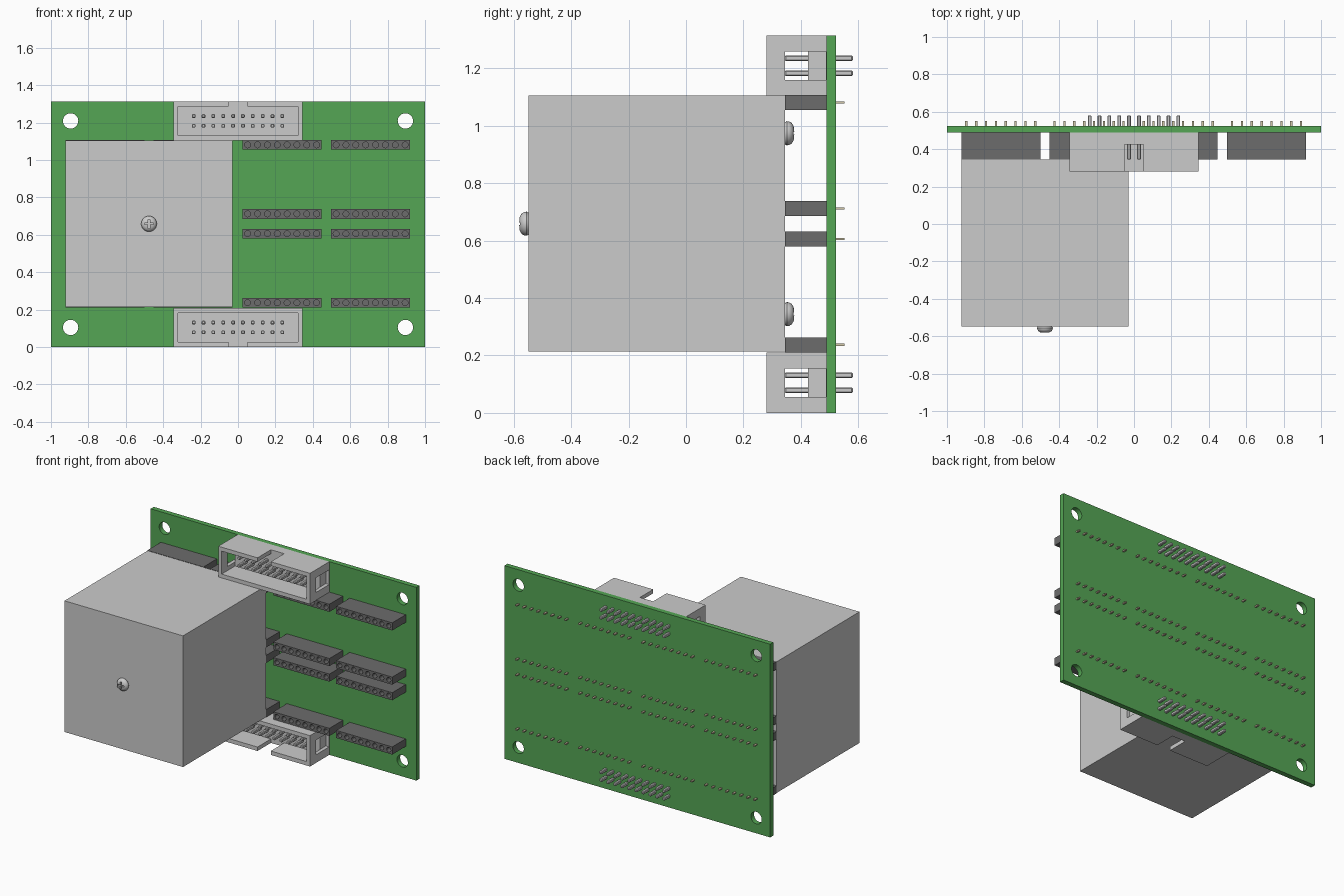
import bpy, bmesh, math
from mathutils import Vector, Matrix

if "Cube" in bpy.data.objects:
    bpy.data.objects.remove(bpy.data.objects["Cube"])


def material(name, r, g, b):
    m = bpy.data.materials.new(name)
    m.diffuse_color = (r, g, b, 1)
    m.use_nodes = True
    m.node_tree.nodes["Principled BSDF"].inputs["Base Color"].default_value = m.diffuse_color
    return m


GREEN = material("board_green", 0.09, 0.38, 0.09)
BLACK = material("socket_black", 0.15, 0.15, 0.15)
LIGHT = material("light_grey", 0.7, 0.7, 0.7)
MID = material("mid_grey", 0.55, 0.55, 0.55)
GOLD = material("pin_gold", 0.65, 0.58, 0.4)


def finish(name, bm, mat):
    bmesh.ops.recalc_face_normals(bm, faces=bm.faces[:])
    me = bpy.data.meshes.new(name)
    bm.to_mesh(me)
    bm.free()
    ob = bpy.data.objects.new(name, me)
    bpy.context.collection.objects.link(ob)
    if mat:
        me.materials.append(mat)
    return ob


def boxes(name, spans, mat=None):
    """One object made of boxes given as (x0, x1, y0, y1, z0, z1)."""
    bm = bmesh.new()
    for x0, x1, y0, y1, z0, z1 in spans:
        m = Matrix.Translation(((x0 + x1) / 2, (y0 + y1) / 2, (z0 + z1) / 2)) \
            @ Matrix.Diagonal((x1 - x0, y1 - y0, z1 - z0, 1))
        bmesh.ops.create_cube(bm, size=1, matrix=m)
    return finish(name, bm, mat)


def rods(name, centres, r, length, n):
    """Cylinders along y."""
    bm = bmesh.new()
    for c in centres:
        bmesh.ops.create_cone(bm, cap_ends=True, segments=n, radius1=r, radius2=r, depth=length,
                              matrix=Matrix.Translation(c) @ Matrix.Rotation(math.pi / 2, 4, 'X'))
    return finish(name, bm, None)


def cut(ob, *cutters):
    for c in cutters:
        c.hide_render = True
        mod = ob.modifiers.new("cut", 'BOOLEAN')
        mod.operation, mod.solver, mod.object = 'DIFFERENCE', 'EXACT', c
        bpy.context.view_layer.objects.active = ob
        bpy.ops.object.modifier_apply(modifier=mod.name)
        bpy.data.objects.remove(c)


def copies(ob, places):
    for p in places:
        c = ob.copy()
        c.location = p
        bpy.context.collection.objects.link(c)


# Circuit board with four mounting holes
TOP, Y0, Y1 = 1.314, 0.489, 0.523
MIDZ = TOP / 2
board = boxes("circuit_board", [(-1, 1, Y0, Y1, 0, TOP)], GREEN)
cut(board, rods("hole_cutter", [(x, 0.5, MIDZ + s * 0.552) for x in (-0.895, 0.895) for s in (-1, 1)],
                0.041, 0.2, 32))

# Socket strips: four rows of four, eight holes each
PITCH = 0.0527
ROWS = [1.081, 0.712, 0.606, 0.237]
COLS = [-0.712, -0.24, 0.236, 0.709]
steps = [(i - 3.5) * PITCH for i in range(8)]
socket = boxes("socket_strip", [(-0.211, 0.211, 0.344, Y0, -0.026, 0.026)], BLACK)
cut(socket, rods("socket_cutter", [(s, 0.344, 0) for s in steps], 0.016, 0.08, 12))
pins = boxes("socket_pins", [(s - 0.006, s + 0.006, Y0, 0.552, -0.004, 0.004) for s in steps], GOLD)
spots = [(x, 0, z) for z in ROWS for x in COLS]
for ob in (socket, pins):
    ob.location = spots[0]
    copies(ob, spots[1:])

# Shrouded ribbon connectors, key notch facing outward
for side, s in (("upper", 1), ("lower", -1)):
    zc = MIDZ + s * 0.552
    shroud = boxes(side + "_connector", [(-0.345, 0.345, 0.281, Y0, zc - 0.105, zc + 0.105)], MID)
    z0, z1 = sorted((zc + s * 0.06, zc + s * 0.13))
    cut(shroud,
        boxes("cavity", [(-0.32, 0.32, 0.2, 0.425, zc - 0.078, zc + 0.078)]),
        boxes("key", [(-0.05, 0.05, 0.2, 0.425, z0, z1)]),
        boxes("windows", [(a, a + 0.05, 0.344, Y0 - 0.002, zc - 0.05, zc + 0.05) for a in (-0.37, 0.32)]))
    span = []
    for i in range(10):
        for dz in (-0.0263, 0.0263):
            x = (i - 4.5) * PITCH
            span.append((x - 0.01, x + 0.01, 0.344, 0.581, zc + dz - 0.01, zc + dz + 0.01))
    p = boxes(side + "_connector_pins", span, MID)
    bev = p.modifiers.new("bevel", 'BEVEL')
    bev.width, bev.segments = 0.004, 1

# Enclosure of six interlocking panels
H, T = 0.446, 0.064
C = Vector((-0.476, -0.102, 0.659))
X, Y, Z = Vector((1, 0, 0)), Vector((0, 1, 0)), Vector((0, 0, 1))


def panel(name, u, v, offset, hu, hv, mat):
    """Square panel; a full-size edge gets notches, a reduced edge gets tabs."""
    def edge(half_len, h):
        alt = H - T if h == H else H
        pts = [(-half_len, h)]
        for a, b in ((-0.238, -0.197), (0.197, 0.238)):
            pts += [(a, h), (a, alt), (b, alt), (b, h)]
        return pts
    top, right = edge(hu, hv), edge(hv, hu)
    outline = top + [(y, -x) for x, y in right]
    outline = outline[:len(top)] + [(h, -t) for t, h in right]
    outline += [(-a, -b) for a, b in outline]
    n = u.cross(v)
    bm = bmesh.new()
    base = [bm.verts.new(C + offset + u * a + v * b - n * T / 2) for a, b in outline]
    f = bm.faces.new(base)
    ext = bmesh.ops.extrude_face_region(bm, geom=[f], use_keep_orig=True)
    bmesh.ops.translate(bm, vec=n * T, verts=[e for e in ext["geom"] if isinstance(e, bmesh.types.BMVert)])
    finish(name, bm, mat)


D, I = H - T / 2, H - T
panel("front_panel", X, Z, -Y * D, H, H, LIGHT)
panel("back_panel", X, Z, Y * D, H, H, MID)
panel("left_panel", Y, Z, -X * D, I, H, LIGHT)
panel("right_panel", Y, Z, X * D, I, H, LIGHT)
panel("top_panel", X, Y, Z * D, I, I, LIGHT)
panel("bottom_panel", X, Y, -Z * D, I, I, LIGHT)


# Domed screws with cross recess, facing -y
def screw(name):
    bm = bmesh.new()
    prof = [(0, 0), (0.038, 0), (0.042, 0.007), (0.041, 0.015), (0.036, 0.024), (0.025, 0.031), (0, 0.034)]
    vs = [bm.verts.new((r, -h, 0)) for r, h in prof]
    es = [bm.edges.new(p) for p in zip(vs, vs[1:])]
    bmesh.ops.spin(bm, geom=vs + es, cent=(0, 0, 0), axis=(0, 1, 0), angle=math.tau, steps=24)
    bmesh.ops.remove_doubles(bm, verts=bm.verts[:], dist=1e-5)
    ob = finish(name, bm, MID)
    cut(ob, boxes("slot_a", [(-0.024, 0.024, -0.1, -0.016, -0.005, 0.005)]),
        boxes("slot_b", [(-0.005, 0.005, -0.1, -0.016, -0.024, 0.024)]))
    bpy.ops.object.select_all(action='DESELECT')
    ob.select_set(True)
    bpy.context.view_layer.objects.active = ob
    bpy.ops.object.shade_smooth_by_angle(angle=math.radians(35))
    return ob


front = screw("front_screw")
front.location = C - Y * H
for i in range(4):
    b = front.copy()
    b.name = "back_screw"
    b.rotation_euler = (0, 0, math.pi)
    b.location = C + Y * H + X * (0.315 if i % 2 else -0.315) + Z * (0.315 if i > 1 else -0.315)
    bpy.context.collection.objects.link(b)
